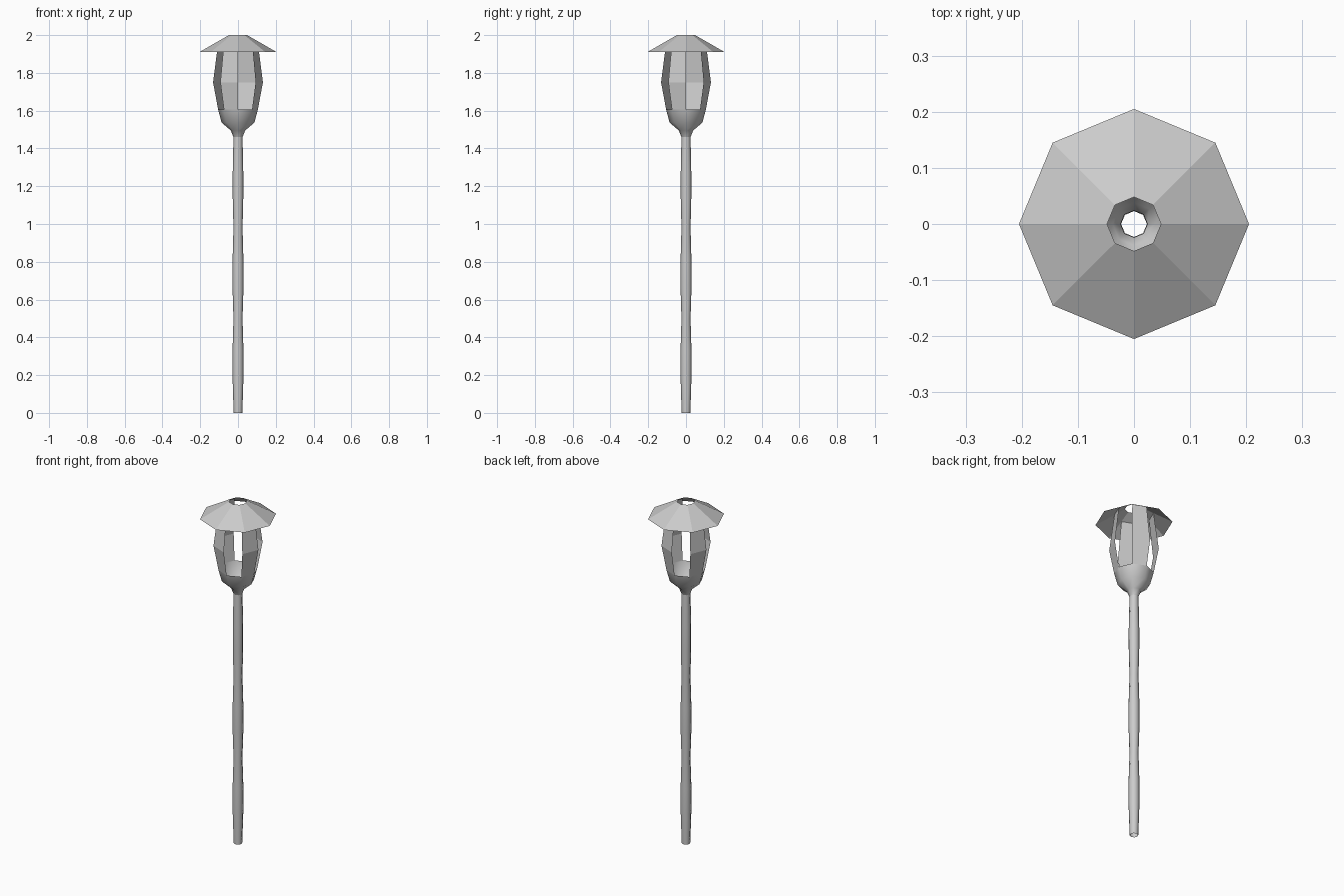
import bpy, bmesh, math

if "Cube" in bpy.data.objects:
    bpy.data.objects.remove(bpy.data.objects["Cube"])


def lathe(name, profile, sides=8, keep=lambda s: True, smooth=None):
    """Open eight-sided surface of revolution; keep() selects which sectors exist."""
    bm = bmesh.new()
    rings = []
    for r, z in profile:
        rings.append([bm.verts.new((r * math.cos(2 * math.pi * i / sides),
                                    r * math.sin(2 * math.pi * i / sides), z))
                      for i in range(sides)])
    for low, high in zip(rings, rings[1:]):
        for s in range(sides):
            if keep(s):
                t = (s + 1) % sides
                bm.faces.new((low[s], low[t], high[t], high[s]))
    bmesh.ops.delete(bm, geom=[v for v in bm.verts if not v.link_faces], context='VERTS')
    mesh = bpy.data.meshes.new(name)
    bm.to_mesh(mesh)
    bm.free()
    obj = bpy.data.objects.new(name, mesh)
    bpy.context.collection.objects.link(obj)
    if smooth:
        bpy.ops.object.select_all(action='DESELECT')
        obj.select_set(True)
        bpy.context.view_layer.objects.active = obj
        bpy.ops.object.shade_smooth_by_angle(angle=math.radians(smooth))
    return obj


# Hollow pole with three gentle swellings
lathe("pole", [(0.023, 0), (0.029, 0.19), (0.029, 0.33), (0.024, 0.50),
               (0.029, 0.66), (0.029, 0.80), (0.024, 0.98),
               (0.028, 1.14), (0.028, 1.27), (0.024, 1.46)], smooth=50)

# Flared cup under the lantern
lathe("lantern_cup", [(0.024, 1.46), (0.038, 1.495), (0.087, 1.537), (0.105, 1.605)], smooth=50)

# Four bowed panels alternating with open windows
lathe("lantern_panels", [(0.105, 1.605), (0.132, 1.75), (0.104, 1.967)],
      keep=lambda s: s % 2 == 1)

# Conical roof with an open vent at the top
lathe("roof", [(0.205, 1.91), (0.048, 2.0)])
